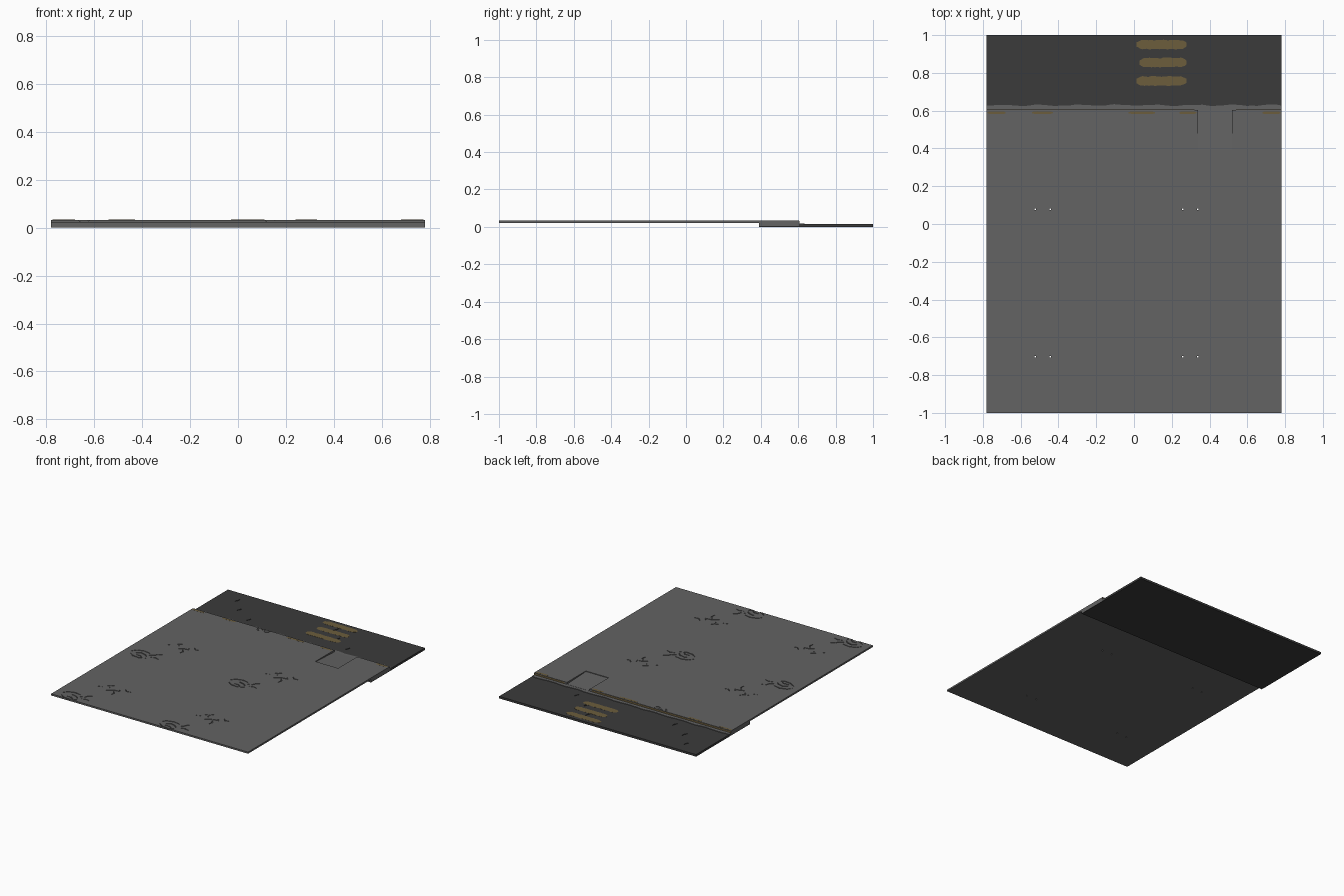
import bpy, bmesh, math, random
from mathutils import Vector

if "Cube" in bpy.data.objects:
    bpy.data.objects.remove(bpy.data.objects["Cube"])

random.seed(4)


def material(name, rgb):
    m = bpy.data.materials.new(name)
    m.diffuse_color = (*rgb, 1)
    m.use_nodes = True
    m.node_tree.nodes["Principled BSDF"].inputs["Base Color"].default_value = m.diffuse_color
    return m


CONCRETE = material("concrete grey", (0.125, 0.125, 0.125))
ASPHALT = material("asphalt dark grey", (0.043, 0.043, 0.043))
PAINT = material("worn yellow paint", (0.150, 0.110, 0.046))
W = 0.78      # half width
TILE = 0.78   # crack pattern repeat


def add_prism(bm, pts, offset):
    """Extrude a closed outline by an offset vector."""
    base = [bm.verts.new(p) for p in pts]
    top = [bm.verts.new(Vector(p) + Vector(offset)) for p in pts]
    n = len(base)
    bm.faces.new(base)
    bm.faces.new(top[::-1])
    for i in range(n):
        bm.faces.new((base[i], top[i], top[(i + 1) % n], base[(i + 1) % n]))


def finish(name, bm, mat):
    bmesh.ops.recalc_face_normals(bm, faces=bm.faces)
    me = bpy.data.meshes.new(name)
    bm.to_mesh(me)
    bm.free()
    me.materials.append(mat)
    ob = bpy.data.objects.new(name, me)
    bpy.context.collection.objects.link(ob)
    return ob


def plan(name, outline, z0, z1, mat):
    bm = bmesh.new()
    add_prism(bm, [(x, y, z0) for x, y in outline], (0, 0, z1 - z0))
    return finish(name, bm, mat)


def side(name, profile, x0, x1, mat):
    bm = bmesh.new()
    add_prism(bm, [(x0, y, z) for y, z in profile], (x1 - x0, 0, 0))
    return finish(name, bm, mat)


def add_crack(bm, path, z_top, depth, width=0.007):
    """Tapered groove cutter along a short path."""
    left, right = [], []
    n = len(path) - 1
    for i, p in enumerate(path):
        a, b = Vector(path[max(i - 1, 0)]), Vector(path[min(i + 1, n)])
        d = (b - a).normalized()
        w = width * (0.5 if i in (0, n) else 1) / 2
        left.append((p[0] - d.y * w, p[1] + d.x * w, z_top - depth))
        right.append((p[0] + d.y * w, p[1] - d.x * w, z_top - depth))
    add_prism(bm, left + right[::-1], (0, 0, depth + 0.01))


def cut(target, cutter):
    mod = target.modifiers.new("cut", 'BOOLEAN')
    mod.operation, mod.solver = 'DIFFERENCE', 'EXACT'
    mod.use_self = True
    mod.object = cutter
    bpy.context.view_layer.objects.active = target
    bpy.ops.object.modifier_apply(modifier=mod.name)
    bpy.data.objects.remove(cutter)


# Sidewalk with the deeper kerb block under its back part
sidewalk = side("sidewalk", [(-1, 0.021), (0.39, 0.021), (0.39, 0.004), (0.604, 0.004),
                             (0.604, 0.033), (-1, 0.033)], -W, W, CONCRETE)

# Kerb ramp recess, sloping down to the road
cut(sidewalk, side("ramp_cutter", [(0.39, 0.029), (0.66, 0.017), (0.66, 0.05), (0.39, 0.05)],
                   0.34, 0.52, CONCRETE))

# Cracks in the paving, repeated on every tile
cluster = [[(-.10, .01), (-.08, .04), (-.03, .055), (.02, .045)],
           [(-.09, -.02), (-.05, -.045), (.0, -.05), (.04, -.03)],
           [(-.06, .0), (-.03, .02), (.01, .01), (.03, -.01)],
           [(.03, .02), (.06, .035), (.07, .06), (.10, .075)],
           [(.055, .0), (.09, .01), (.12, .0)],
           [(-.05, -.02), (-.01, -.02), (.01, -.035)]]
forks = [[(-.05, -.03), (-.02, -.01), (.0, .0), (.04, .005)],
         [(.0, -.015), (.02, -.04), (.015, -.07)],
         [(-.09, .03), (-.06, .04), (-.04, .065)],
         [(-.13, -.01), (-.10, .0)],
         [(.05, .05), (.07, .03), (.10, .035)]]
bm = bmesh.new()
for i in range(2):
    for j in range(2):
        ox, oy = i * TILE, j * TILE
        for group, cx, cy in ((cluster, -.63, -.95), (forks, -.47, -.72)):
            for path in group:
                add_crack(bm, [(cx + ox + x, cy + oy + y) for x, y in path], 0.033,
                          random.uniform(0.004, 0.006))
        # Tiny holes going right through
        for hx in (-0.523, -0.443):
            x, y, h = hx + ox, -0.703 + oy, 0.004
            add_prism(bm, [(x - h, y - h, 0), (x + h, y - h, 0), (x + h, y + h, 0),
                           (x - h, y + h, 0)], (0, 0, 0.05))
# Chipped patch on the kerb edge
for path in ([(-.26, .60), (-.25, .575), (-.235, .57)], [(-.235, .61), (-.22, .59), (-.20, .595)],
             [(-.20, .575), (-.18, .57), (-.165, .585)], [(-.18, .61), (-.17, .597), (-.16, .61)]):
    add_crack(bm, path, 0.033, random.uniform(0.004, 0.006))
cut(sidewalk, finish("crack_cutter", bm, CONCRETE))

# Road slab, thin where it runs under the kerb
road = side("road", [(0.39, 0), (1, 0), (1, 0.015), (0.605, 0.015), (0.605, 0.004),
                     (0.39, 0.004)], -W, W, ASPHALT)
bm = bmesh.new()
for i in range(2):
    for x, y in ((-.54, .79), (-.63, .90), (-.40, .70)):
        x += i * TILE
        add_crack(bm, [(x - .01, y - .02), (x, y), (x + .003, y + .02)], 0.015, 0.004)
cut(road, finish("road_crack_cutter", bm, ASPHALT))

# Gutter strip with a ragged outer edge
n = 60
edge = [(W - 2 * W * k / n, 0.629 + 0.004 * math.sin(k * 0.8) + random.uniform(-.002, .002))
        for k in range(n + 1)]
plan("gutter_strip", [(-W, 0.604), (W, 0.604)] + edge, 0.010, 0.0185, CONCRETE)

# Painted kerb face, broken at the ramp
for k, (x0, x1) in enumerate(((-W, 0.32), (0.54, W))):
    plan(f"kerb_paint_{k}", [(x0, 0.603), (x1, 0.603), (x1, 0.6055), (x0, 0.6055)],
         0.0195, 0.0305, PAINT)


def ragged_strip(name, x0, x1, y, half, z0, z1, steps, jitter):
    def edge_y(t):
        rounding = min(1, 0.45 + 6 * min(t, 1 - t))
        return half * rounding + random.uniform(-jitter, jitter)
    ts = [i / steps for i in range(steps + 1)]
    low = [(x0 + (x1 - x0) * t, y - edge_y(t)) for t in ts]
    high = [(x0 + (x1 - x0) * t, y + edge_y(t)) for t in ts]
    plan(name, low + high[::-1], z0, z1, PAINT)


# Worn paint patches along the kerb top
for k, (x0, x1) in enumerate(((-.775, -.68), (-.54, -.43), (-.03, .11), (.24, .33), (.68, .775))):
    ragged_strip(f"kerb_patch_{k}", x0, x1, 0.589, 0.007, 0.032, 0.0334, 8, 0.001)

# Worn crossing stripes
for k, (x0, y) in enumerate(((0.012, 0.95), (0.03, 0.855), (0.012, 0.757))):
    ragged_strip(f"crossing_stripe_{k}", x0, 0.278, y, 0.024, 0.013, 0.0156, 24, 0.002)
